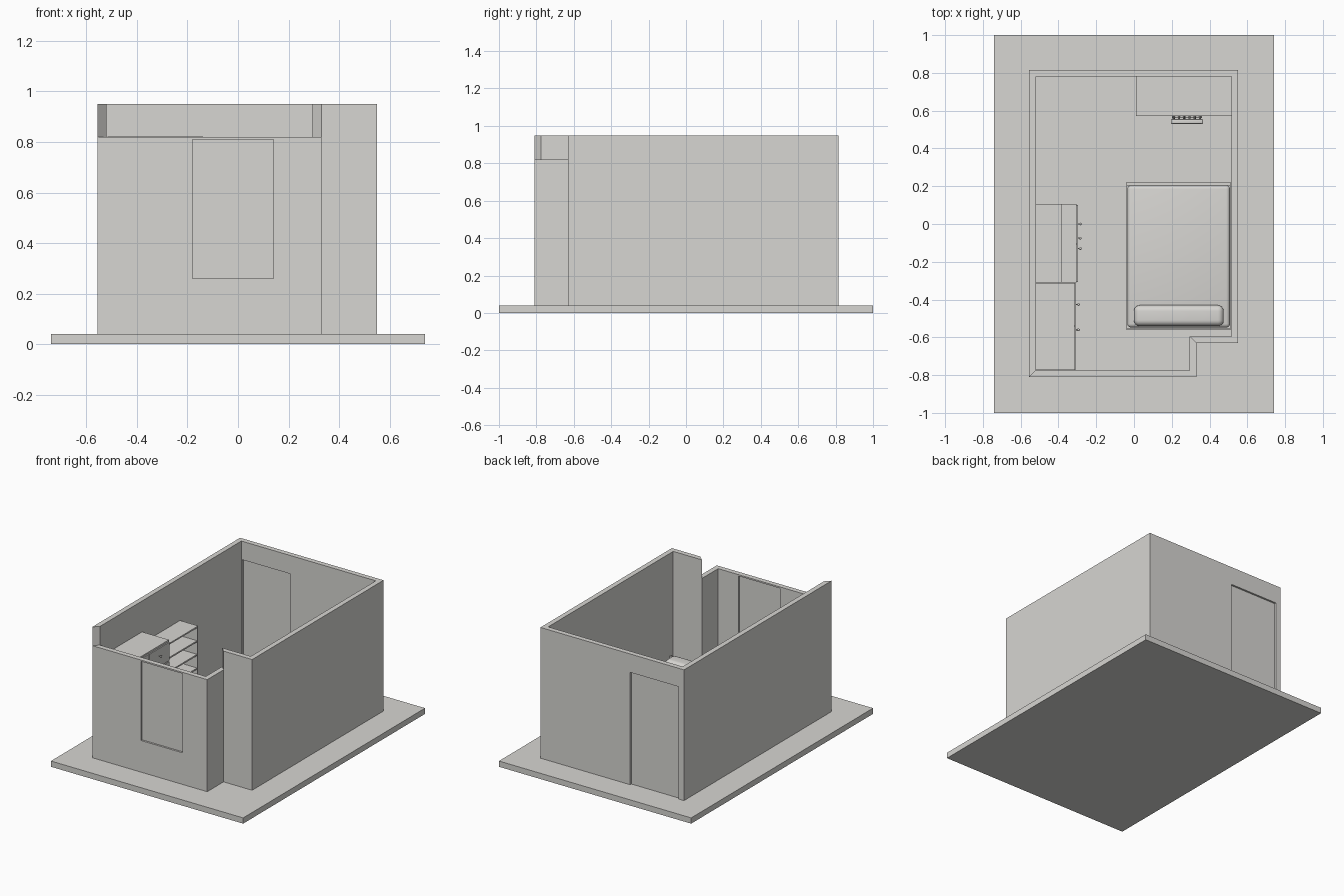
import bpy, bmesh, math
from mathutils import Vector

if "Cube" in bpy.data.objects:
    bpy.data.objects.remove(bpy.data.objects["Cube"])

grey = bpy.data.materials.new("warm_grey")
grey.diffuse_color = (0.68, 0.67, 0.645, 1)
grey.use_nodes = True
grey.node_tree.nodes["Principled BSDF"].inputs["Base Color"].default_value = grey.diffuse_color
FLOOR = 0.04


def finish(name, bm):
    bmesh.ops.recalc_face_normals(bm, faces=bm.faces)
    me = bpy.data.meshes.new(name)
    bm.to_mesh(me)
    bm.free()
    me.materials.append(grey)
    ob = bpy.data.objects.new(name, me)
    bpy.context.collection.objects.link(ob)
    return ob


def box(name, x, y, z, bevel=0.0, segs=4):
    bm = bmesh.new()
    bmesh.ops.create_cube(bm, size=1)
    for v in bm.verts:
        for i, (a, b) in enumerate((x, y, z)):
            v.co[i] = a if v.co[i] < 0 else b
    if bevel:
        bmesh.ops.bevel(bm, geom=bm.edges[:], offset=bevel, segments=segs,
                        profile=0.5, affect='EDGES')
    ob = finish(name, bm)
    if bevel:
        smooth(ob)
    return ob


def smooth(ob):
    bpy.ops.object.select_all(action='DESELECT')
    bpy.context.view_layer.objects.active = ob
    ob.select_set(True)
    bpy.ops.object.shade_smooth_by_angle()


def rod(name, a, b, r, sides=8):
    a, b = Vector(a), Vector(b)
    bm = bmesh.new()
    bmesh.ops.create_cone(bm, cap_ends=True, segments=sides, radius1=r,
                          radius2=r, depth=(b - a).length)
    rot = (b - a).to_track_quat('Z', 'Y').to_matrix()
    for v in bm.verts:
        v.co = rot @ v.co + (a + b) / 2
    ob = finish(name, bm)
    smooth(ob)
    return ob


def prism(name, pts, z0, z1):
    bm = bmesh.new()
    f = bm.faces.new([bm.verts.new((x, y, z0)) for x, y in pts])
    top = bmesh.ops.extrude_face_region(bm, geom=[f])
    for v in top["geom"]:
        if isinstance(v, bmesh.types.BMVert):
            v.co.z = z1
    return finish(name, bm)


def cut(ob, x, y, z):
    cutter = box("opening_cutter", x, y, z)
    cutter.hide_render = True
    mod = ob.modifiers.new("opening", 'BOOLEAN')
    mod.object = cutter
    mod.solver = 'EXACT'
    bpy.context.view_layer.objects.active = ob
    bpy.ops.object.modifier_apply(modifier=mod.name)
    bpy.data.objects.remove(cutter)


def knob(name, x, y, z):
    rod(name + "_stem", (x - 0.002, y, z), (x + 0.01, y, z), 0.003)
    bm = bmesh.new()
    bmesh.ops.create_uvsphere(bm, u_segments=12, v_segments=8, radius=0.007)
    bmesh.ops.translate(bm, verts=bm.verts, vec=(x + 0.012, y, z))
    smooth(finish(name, bm))


# ground slab
box("ground_slab", (-0.74, 0.74), (-1, 1), (0, FLOOR))

# walls: full-height run and the lower front run, meeting at mitres
outer = [(-.555, -.81), (.33, -.81), (.33, -.63), (.55, -.63), (.55, .815), (-.555, .815)]
inner = [(-.52, -.775), (.295, -.775), (.295, -.595), (.515, -.595), (.515, .78), (-.52, .78)]


def run(idx):
    return [outer[i] for i in idx] + [inner[i] for i in reversed(idx)]


high = prism("high_walls", run([2, 3, 4, 5, 0]), FLOOR, 0.95)
low = prism("low_front_wall", run([0, 1, 2]), FLOOR, 0.82)

# window and door set back in their openings
cut(low, (-.18, .14), (-.9, -.7), (.26, .81))
box("window_pane", (-.18, .14), (-.797, -.788), (.26, .81))
cut(high, (-.514, -.14), (.7, .9), (0, .822))
box("door_panel", (-.514, -.14), (.793, .802), (FLOOR, .822))

# bed
for x in (-.035, .475):
    for y in (-.555, .19):
        box("bed_leg", (x, x + .03), (y, y + .025), (FLOOR, .1))
box("bed_frame", (-.04, .512), (-.55, .21), (.08, .13))
box("mattress", (-.035, .508), (-.548, .205), (.13, .215), 0.02)
box("headboard", (-.04, .512), (-.562, -.55), (FLOOR, .24))
box("footboard", (-.04, .512), (.205, .222), (FLOOR, .205))
box("pillow", (0, .475), (-.54, -.43), (.205, .27), 0.031, 6)

# wardrobe: door on one side, drawer stack on the other
box("wardrobe_body", (-.52, -.314), (-.774, -.312), (FLOOR, .735))
box("wardrobe_door", (-.314, -.306), (-.77, -.543), (.06, .725))
knob("wardrobe_door_knob", -.306, -.56, .4)
for i in range(5):
    z = .06 + i * .1335
    box("wardrobe_drawer", (-.314, -.306), (-.537, -.316), (z, z + .128))
    knob("wardrobe_drawer_knob", -.306, -.427, z + .075)

# low cabinet
box("cabinet_body", (-.52, -.304), (-.31, .105), (FLOOR, .28))
box("cabinet_left_door", (-.304, -.296), (-.306, -.108), (.06, .27))
box("cabinet_right_door", (-.304, -.296), (-.102, .101), (.06, .19))
box("cabinet_drawer", (-.304, -.296), (-.102, .101), (.196, .27))
for y, z in ((-.13, .165), (-.075, .13), (0, .233)):
    knob("cabinet_knob", -.296, y, z)

# open bookshelf above the cabinet
for y in (-.31, .095):
    box("bookshelf_side", (-.52, -.38), (y, y + .01), (.28, .655))
box("bookshelf_back", (-.52, -.512), (-.3, .095), (.28, .645))
box("bookshelf_top", (-.52, -.38), (-.31, .105), (.645, .655))
for z in (.355, .45, .545):
    box("bookshelf_shelf", (-.512, -.382), (-.3, .095), (z, z + .01))

# desk in the back corner
box("desk_top", (.01, .515), (.573, .78), (.315, .335))
for x in (.01, .495):
    box("desk_side", (x, x + .02), (.58, .78), (FLOOR, .315))

# chair tucked under the desk
box("chair_seat", (.2, .36), (.56, .71), (.205, .222), 0.006, 3)
for x in (.215, .345):
    for y in (.575, .695):
        rod("chair_leg", (x, y, FLOOR), (x, y, .21), .008)
for i in range(6):
    x = .21 + i * .028
    rod("chair_spindle", (x, .568, .218), (x, .545, .4), .006)
box("chair_back_rail", (.195, .365), (.53, .555), (.395, .425), 0.006, 3)
